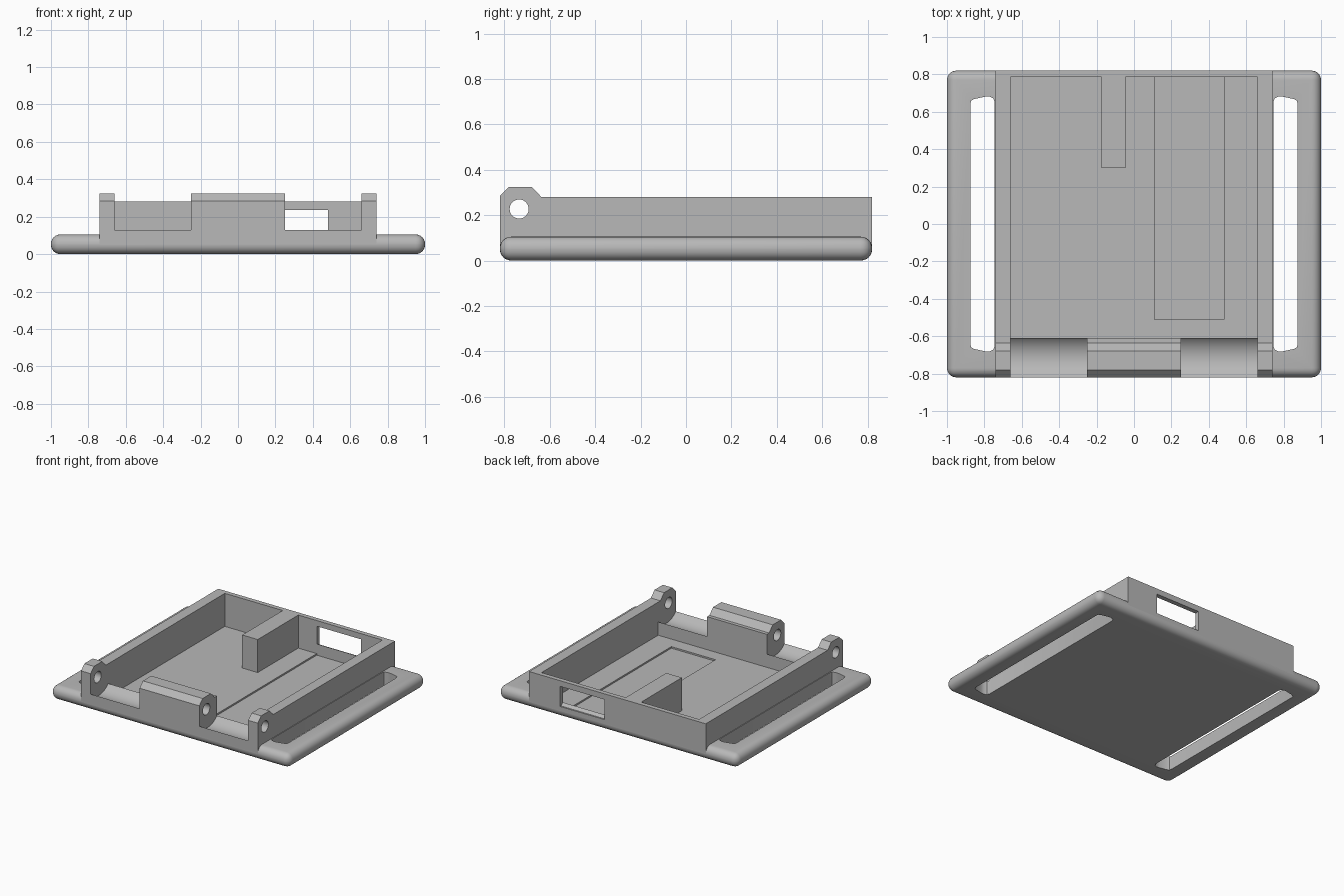
import bpy, bmesh, math
from mathutils import Matrix

cube = bpy.data.objects.get("Cube")
if cube:
    bpy.data.objects.remove(cube, do_unlink=True)

grey = bpy.data.materials.new("plain_grey")
grey.use_nodes = True
grey.diffuse_color = (0.48, 0.48, 0.48, 1)
grey.node_tree.nodes["Principled BSDF"].inputs["Base Color"].default_value = (0.48, 0.48, 0.48, 1)


def finish(name, bm):
    bmesh.ops.recalc_face_normals(bm, faces=bm.faces)
    mesh = bpy.data.meshes.new(name)
    bm.to_mesh(mesh)
    bm.free()
    mesh.materials.append(grey)
    ob = bpy.data.objects.new(name, mesh)
    bpy.context.collection.objects.link(ob)
    return ob


def box(name, x, y, z, bevel=0):
    bm = bmesh.new()
    bmesh.ops.create_cube(bm, size=1)
    for v in bm.verts:
        for i, (lo, hi) in enumerate((x, y, z)):
            v.co[i] = lo if v.co[i] < 0 else hi
    if bevel:
        bmesh.ops.bevel(bm, geom=bm.edges[:], offset=bevel, segments=6,
                        profile=0.5, affect='EDGES')
    return finish(name, bm)


def prism(name, points, axis, lo, hi):
    """Extrude a closed outline along x (points are y, z) or z (points are x, y)."""
    bm = bmesh.new()
    place = (lambda a, b: (lo, a, b)) if axis == 'X' else (lambda a, b: (a, b, lo))
    face = bm.faces.new([bm.verts.new(place(*p)) for p in points])
    new = bmesh.ops.extrude_face_region(bm, geom=[face])["geom"]
    shift = (hi - lo, 0, 0) if axis == 'X' else (0, 0, hi - lo)
    bmesh.ops.translate(bm, vec=shift,
                        verts=[g for g in new if isinstance(g, bmesh.types.BMVert)])
    return finish(name, bm)


def rod(name, y, z, radius, lo, hi, sides=48):
    pts = [(y + radius * math.cos(2 * math.pi * i / sides),
            z + radius * math.sin(2 * math.pi * i / sides)) for i in range(sides)]
    return prism(name, pts, 'X', lo, hi)


def cut(ob, cutters):
    bpy.context.view_layer.objects.active = ob
    for c in cutters:
        mod = ob.modifiers.new("cut", 'BOOLEAN')
        mod.operation = 'DIFFERENCE'
        mod.solver = 'EXACT'
        mod.object = c
        bpy.ops.object.modifier_apply(modifier=mod.name)


FRONT, BACK, TOP = -0.82, 0.82, 0.28
WALL, INNER, KNUCKLE = 0.74, 0.66, 0.25
CAVITY_FRONT = -0.61

# Main solids
plate = box("base_plate", (-1, 1), (FRONT, BACK), (0, 0.105), bevel=0.05)
tray = box("tray_walls", (-WALL, WALL), (FRONT, BACK), (0.05, TOP))

# Hinge knuckles with chamfered tops
outline = [(FRONT, 0.15), (FRONT, 0.285), (-0.78, 0.325), (-0.68, 0.325),
           (-0.637, TOP), (-0.637, 0.15)]
hinges = [prism(n, outline, 'X', lo, hi) for n, lo, hi in (
    ("right_hinge_lug", -WALL, -INNER),
    ("center_hinge_knuckle", -KNUCKLE, KNUCKLE),
    ("left_hinge_lug", INNER, WALL))]

# Cutters: tray cavity, shallow pocket, cable window, pin hole
cavity = box("cavity_cutter", (-INNER, INNER), (CAVITY_FRONT, 0.785), (0.03, 0.5))
pocket = box("pocket_cutter", (0.11, 0.48), (-0.51, 0.785), (0.018, 0.2))
window = box("window_cutter", (0.11, 0.48), (0.7, 0.9), (0.085, 0.237))
pin = rod("pin_cutter", -0.735, 0.227, 0.042, -0.9, 0.9, 32)

# Concave clearances between the knuckles, and strap slots, on both sides
notches, slots = [], []
for s in (-1, 1):
    lo, hi = sorted((s * KNUCKLE, s * INNER))
    notches.append(box("notch_cutter", (lo, hi), (-0.9, -0.6), (0.131, 0.5)))
    notches.append(rod("groove_cutter", -0.715, 0.225, 0.1416, lo, hi, 64))
    half = [(0.745, 0.65), (0.752, 0.672), (0.775, 0.682), (0.80, 0.68),
            (0.855, 0.668), (0.87, 0.66), (0.875, 0.64)]
    loop = half + [(x, -y) for x, y in reversed(half)]
    slots.append(prism("slot_cutter", [(s * x, y) for x, y in loop], 'Z', -0.1, 0.2))

cut(plate, [cavity, pocket] + notches + slots)
cut(tray, [cavity, window, pin] + notches)
for h in hinges:
    cut(h, [pin])
for c in [cavity, pocket, window, pin] + notches + slots:
    bpy.data.objects.remove(c, do_unlink=True)

# Divider block reaching in from the back wall
divider = box("divider_block", (-0.175, -0.045), (0.30, 0.80), (0.02, TOP))

bpy.ops.object.select_all(action='DESELECT')
for ob in [plate, tray, divider] + hinges:
    ob.select_set(True)
bpy.context.view_layer.objects.active = plate
bpy.ops.object.shade_smooth_by_angle(angle=math.radians(30))
